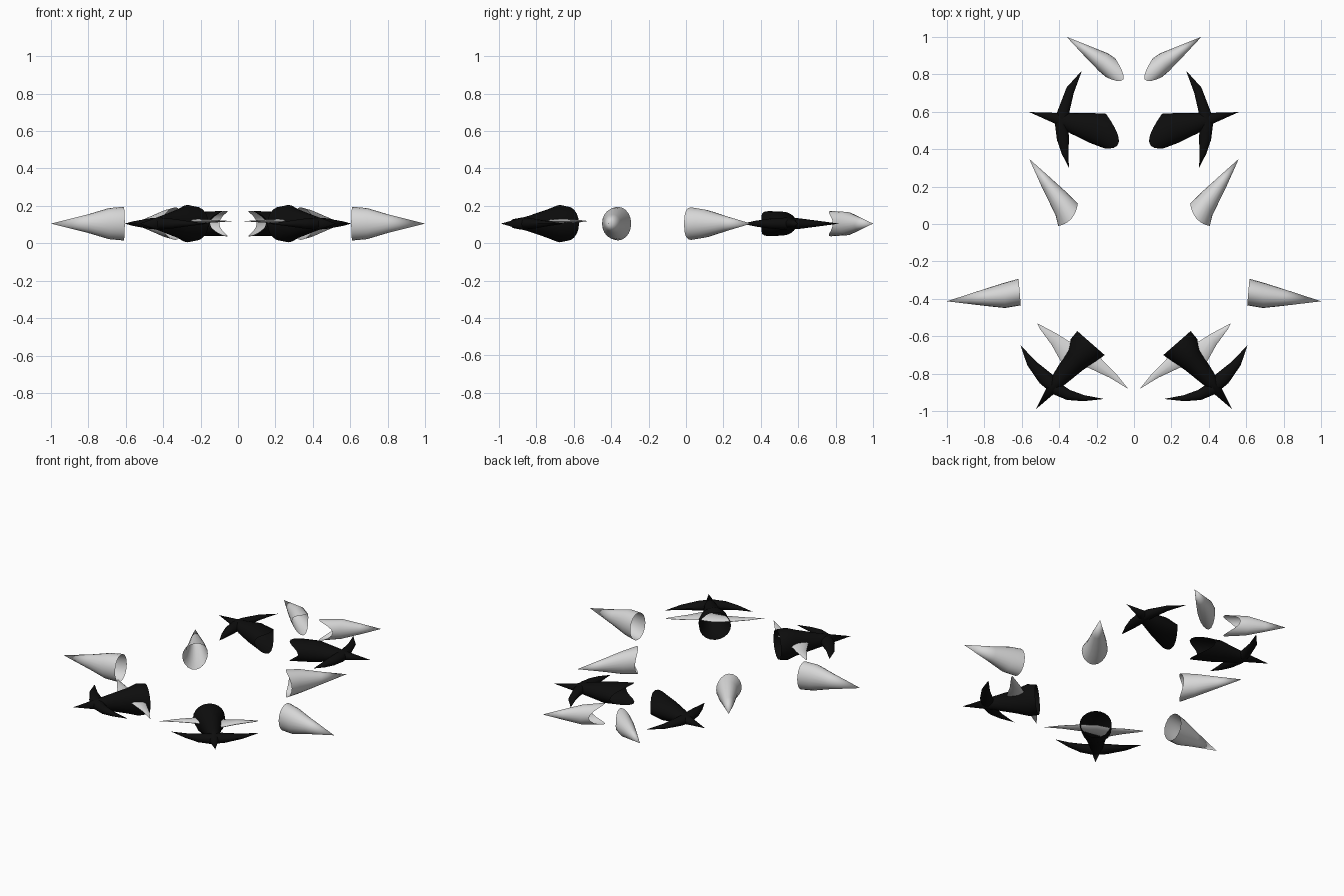
import bpy, bmesh, math
from mathutils import Vector

MID_Z = 0.105


def material(name, value):
    m = bpy.data.materials.new(name)
    m.diffuse_color = (value, value, value, 1)
    return m


WHITE = material("bone_white", 0.68)
BLACK = material("matte_black", 0.004)


def loft(name, mat, rings, back=(0, 0), z=MID_Z, segs=20):
    """Loft oval rings given as (left x, left y, right x, right y, half height).
    The first ring bulges by `back` at its top and bottom; both sides are mirrored."""
    bm = bmesh.new()
    loops = []
    for i, (lx, ly, rx, ry, h) in enumerate(rings):
        left, right = Vector((lx, ly, z)), Vector((rx, ry, z))
        mid, half = (left + right) / 2, (right - left) / 2
        shift = Vector((back[0], back[1], 0)) if i == 0 else Vector()
        loop = []
        for k in range(segs):
            a = 2 * math.pi * k / segs
            s = math.sin(a)
            p = mid + half * math.cos(a) + Vector((0, 0, h * s)) + shift * s * s
            loop.append(bm.verts.new(p))
        loops.append(loop)
    for a, b in zip(loops, loops[1:]):
        for k in range(segs):
            n = (k + 1) % segs
            bm.faces.new((a[k], a[n], b[n], b[k]))
    bmesh.ops.remove_doubles(bm, verts=bm.verts, dist=0.0005)
    bmesh.ops.recalc_face_normals(bm, faces=bm.faces)
    # an open shell can come out reversed, so point it away from the middle
    top = max(bm.faces, key=lambda f: f.calc_center_median().z)
    if top.normal.z < 0:
        bmesh.ops.reverse_faces(bm, faces=bm.faces)
    me = bpy.data.meshes.new(name)
    bm.to_mesh(me)
    bm.free()
    me.materials.append(mat)
    me.shade_smooth()
    me.set_sharp_from_angle(angle=math.radians(40))
    ob = bpy.data.objects.new(name, me)
    bpy.context.collection.objects.link(ob)
    ob.modifiers.new("Mirror", 'MIRROR').use_mirror_merge = False
    return ob


# hollow white spikes, notched at the base
loft("rear_white_spikes", WHITE, [
    (0.10, 0.885, 0.15, 0.785, 0.068), (0.14, 0.912, 0.185, 0.815, 0.062),
    (0.24, 0.952, 0.267, 0.90, 0.034), (0.36, 1.0, 0.36, 1.0, 0)],
    back=(-0.068, -0.062))
loft("middle_white_spikes", WHITE, [
    (0.30, 0.11, 0.405, -0.01, 0.087), (0.35, 0.16, 0.42, 0.05, 0.074),
    (0.45, 0.25, 0.487, 0.185, 0.038), (0.56, 0.348, 0.56, 0.348, 0)],
    back=(-0.018, -0.022))
loft("side_white_spikes", WHITE, [
    (0.617, -0.293, 0.605, -0.435, 0.09), (0.69, -0.313, 0.69, -0.449, 0.083),
    (0.80, -0.348, 0.80, -0.437, 0.05), (1.0, -0.413, 1.0, -0.413, 0)])

# hollow black spikes
loft("rear_black_spikes", BLACK, [
    (0.15, 0.589, 0.16, 0.405, 0.067), (0.21, 0.592, 0.24, 0.435, 0.064),
    (0.32, 0.592, 0.345, 0.487, 0.042), (0.42, 0.594, 0.43, 0.54, 0.022),
    (0.56, 0.598, 0.56, 0.598, 0)],
    back=(-0.075, -0.055))
loft("front_black_spikes", BLACK, [
    (0.157, -0.70, 0.303, -0.572, 0.092), (0.20, -0.735, 0.338, -0.615, 0.10),
    (0.27, -0.778, 0.35, -0.67, 0.08), (0.38, -0.867, 0.43, -0.80, 0.043),
    (0.525, -0.99, 0.525, -0.99, 0)])

# curved black crossguards, pointed at both ends
loft("rear_black_crescents", BLACK, [
    (0.278, 0.82, 0.278, 0.82, 0), (0.36, 0.73, 0.322, 0.70, 0.014),
    (0.41, 0.60, 0.345, 0.60, 0.029), (0.422, 0.53, 0.35, 0.53, 0.032),
    (0.412, 0.45, 0.348, 0.45, 0.027), (0.386, 0.375, 0.35, 0.375, 0.016),
    (0.348, 0.30, 0.348, 0.30, 0)], segs=12)
loft("front_black_crescents", BLACK, [
    (0.607, -0.648, 0.607, -0.648, 0), (0.57, -0.755, 0.517, -0.74, 0.015),
    (0.505, -0.85, 0.435, -0.805, 0.029), (0.435, -0.908, 0.39, -0.855, 0.032),
    (0.36, -0.94, 0.34, -0.888, 0.026), (0.27, -0.947, 0.265, -0.915, 0.014),
    (0.16, -0.935, 0.16, -0.935, 0)], segs=12)

# thin white fins running through the front spikes
loft("front_white_fins", WHITE, [
    (0.03, -0.882, 0.03, -0.882, 0), (0.096, -0.80, 0.128, -0.822, 0.006),
    (0.18, -0.715, 0.246, -0.767, 0.011), (0.26, -0.655, 0.335, -0.755, 0.013),
    (0.35, -0.626, 0.385, -0.745, 0.012), (0.407, -0.589, 0.439, -0.648, 0.01),
    (0.518, -0.53, 0.505, -0.557, 0.004), (0.512, -0.543, 0.512, -0.543, 0)],
    z=0.118, segs=8)
